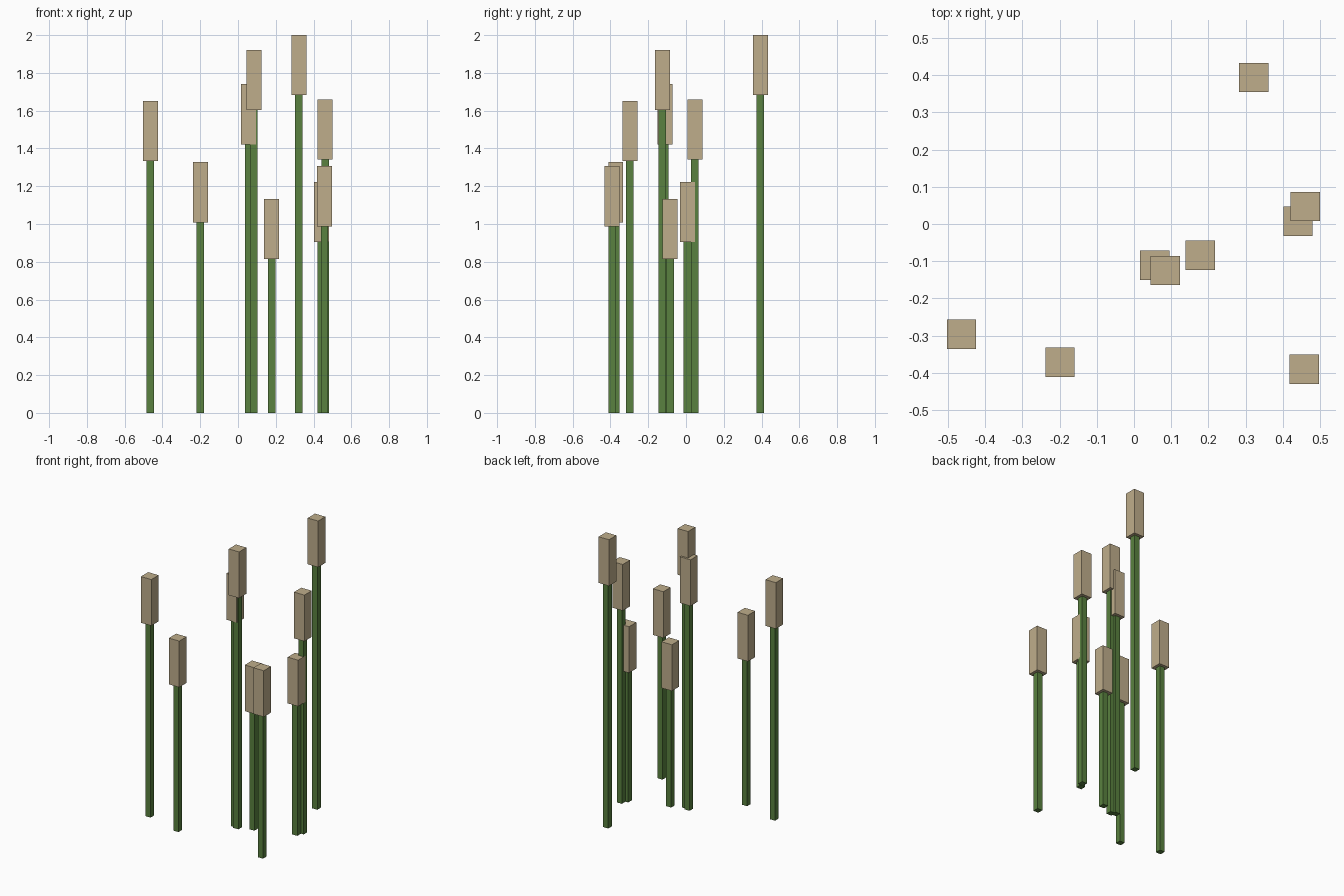
import bpy

if "Cube" in bpy.data.objects:
    bpy.data.objects.remove(bpy.data.objects["Cube"])

HEAD_W, HEAD_H, STEM_W = 0.079, 0.318, 0.039


def material(name, color):
    m = bpy.data.materials.new(name)
    m.diffuse_color = color
    m.use_nodes = True
    m.node_tree.nodes["Principled BSDF"].inputs["Base Color"].default_value = m.diffuse_color
    return m


green = material("stem_green", (0.10, 0.22, 0.05, 1))
tan = material("head_tan", (0.52, 0.42, 0.26, 1))


def box(name, x, y, z0, z1, width, mat):
    bpy.ops.mesh.primitive_cube_add(size=1, location=(x, y, (z0 + z1) / 2))
    ob = bpy.context.object
    ob.name = name
    ob.scale = (width, width, z1 - z0)
    bpy.ops.object.transform_apply(location=False, rotation=False, scale=True)
    ob.data.materials.append(mat)


# Reeds: x, y, top height
reeds = [
    (0.322, 0.394, 2.0),
    (0.441, 0.007, 1.222),
    (0.461, 0.047, 1.66),
    (0.056, -0.111, 1.74),
    (0.084, -0.125, 1.922),
    (0.178, -0.084, 1.133),
    (-0.464, -0.297, 1.651),
    (-0.199, -0.372, 1.327),
    (0.458, -0.391, 1.306),
]

# Each reed is a square stem with a seed head on top
for i, (x, y, top) in enumerate(reeds, 1):
    box(f"reed_stem_{i}", x, y, 0, top - HEAD_H, STEM_W, green)
    box(f"reed_head_{i}", x, y, top - HEAD_H, top, HEAD_W, tan)
